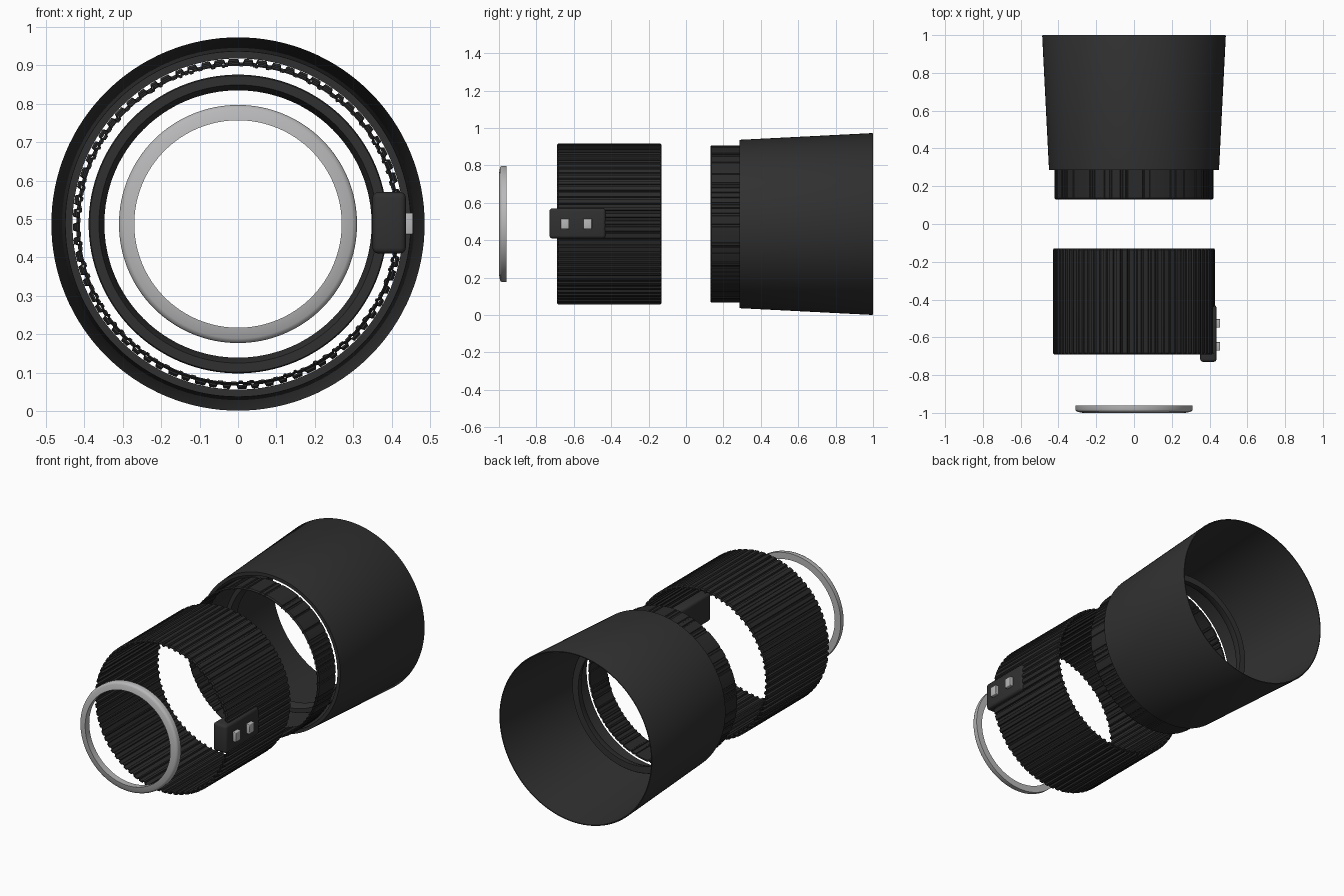
import bpy, bmesh, math, random

random.seed(4)
CZ = 0.487  # height of the shared axis

cube = bpy.data.objects.get("Cube")
if cube:
    bpy.data.objects.remove(cube, do_unlink=True)


def material(name, r, g, b, rough):
    m = bpy.data.materials.new(name)
    m.use_nodes = True
    m.diffuse_color = (r, g, b, 1)
    bsdf = m.node_tree.nodes["Principled BSDF"]
    bsdf.inputs["Base Color"].default_value = (r, g, b, 1)
    bsdf.inputs["Roughness"].default_value = rough
    return m


charcoal = material("charcoal plastic", 0.03, 0.03, 0.03, 0.6)
black = material("black rubber", 0.023, 0.023, 0.023, 0.7)
silver = material("silver grey", 0.48, 0.48, 0.49, 0.4)


def finish(bm, name, mat, smooth_angle=30):
    bmesh.ops.recalc_face_normals(bm, faces=bm.faces)
    me = bpy.data.meshes.new(name)
    bm.to_mesh(me)
    bm.free()
    me.materials.append(mat)
    ob = bpy.data.objects.new(name, me)
    bpy.context.collection.objects.link(ob)
    bpy.ops.object.select_all(action='DESELECT')
    ob.select_set(True)
    bpy.context.view_layer.objects.active = ob
    bpy.ops.object.shade_smooth_by_angle(angle=math.radians(smooth_angle))
    return ob


def lathe(name, profile, mat, stations=None, smooth_angle=30):
    """Spin a closed (radius, y) profile about the y axis.
    Each station is (angle, radius offset), so ribs are radial steps."""
    stations = stations or [(math.tau * i / 128, 0) for i in range(128)]
    bm = bmesh.new()
    rings = []
    for a, off in stations:
        rings.append([bm.verts.new(((r + off) * math.cos(a), y, CZ + (r + off) * math.sin(a)))
                      for r, y in profile])
    n = len(profile)
    for i, ring in enumerate(rings):
        nxt = rings[(i + 1) % len(rings)]
        for j in range(n):
            k = (j + 1) % n
            bm.faces.new((ring[j], ring[k], nxt[k], nxt[j]))
    return finish(bm, name, mat, smooth_angle)


def ribs(count, depth, skip=0.0):
    """Uneven ridges and grooves around the circle."""
    out = []
    step = math.tau / count
    for i in range(count):
        a = i * step
        w = step * random.uniform(0.4, 0.65)
        low = 0 if random.random() < skip else -depth
        out += [(a, 0), (a + w, 0), (a + w + step * 0.1, low), (a + step * 0.9, low)]
    return out


def box(name, x, y, z, bevel, mat):
    bm = bmesh.new()
    bmesh.ops.create_cube(bm, size=1)
    for v in bm.verts:
        for axis, (lo, hi) in enumerate((x, y, z)):
            v.co[axis] = lo if v.co[axis] < 0 else hi
    bmesh.ops.bevel(bm, geom=bm.edges[:], offset=bevel, segments=3, profile=0.5, affect='EDGES')
    return finish(bm, name, mat, 40)


# Silver trim ring at the front
lathe("trim_ring", [(0.27, -1.0), (0.298, -0.995), (0.307, -0.99), (0.31, -0.982),
                    (0.31, -0.96), (0.272, -0.96)], silver, smooth_angle=60)

# Corrugated grip sleeve
lathe("grip_sleeve", [(0.424, -0.69), (0.43, -0.683), (0.43, -0.137), (0.424, -0.13),
                      (0.419, -0.13), (0.419, -0.69)], black, ribs(72, 0.009), 20)

# Switch housing with two sliders on the sleeve's left side
box("switch_housing", (0.35, 0.437), (-0.73, -0.43), (0.41, 0.57), 0.015, charcoal)
for i, y in enumerate((-0.648, -0.526)):
    box(f"switch_slider_{i + 1}", (0.43, 0.456), (y - 0.023, y + 0.023), (0.46, 0.516), 0.004, silver)

# Finely ribbed collar behind the hood
lathe("hood_collar", [(0.415, 0.13), (0.421, 0.137), (0.421, 0.285),
                      (0.412, 0.285), (0.412, 0.13)], black, ribs(90, 0.004, 0.4), 20)

# Flared hood, open at both ends
lathe("hood", [(0.45, 0.285), (0.486, 0.995), (0.484, 1.0), (0.479, 1.0), (0.431, 0.285)], charcoal)

# Loose retaining ring inside the hood
lathe("inner_ring", [(0.362, 0.43), (0.386, 0.43), (0.389, 0.435), (0.389, 0.475),
                     (0.385, 0.48), (0.348, 0.48), (0.348, 0.465)], charcoal, smooth_angle=50)
